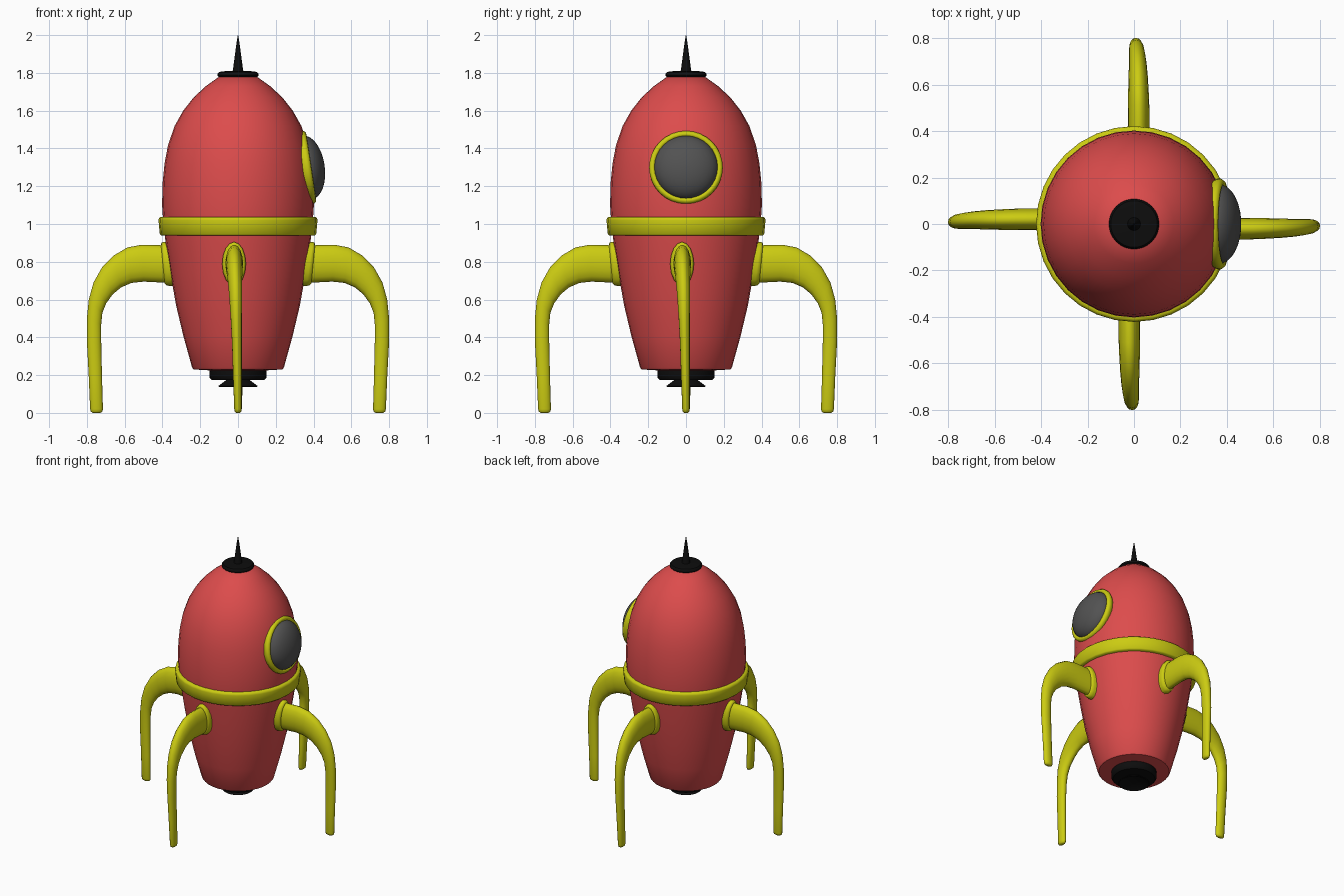
import bpy, bmesh, math
from mathutils import Vector, Matrix

if "Cube" in bpy.data.objects:
    bpy.data.objects.remove(bpy.data.objects["Cube"])


def material(name, rgb):
    m = bpy.data.materials.new(name)
    m.diffuse_color = (*rgb, 1)
    m.use_nodes = True
    m.node_tree.nodes["Principled BSDF"].inputs["Base Color"].default_value = m.diffuse_color
    return m


RED = material("red paint", (0.72, 0.072, 0.072))
YELLOW = material("yellow trim", (0.60, 0.60, 0.006))
BLACK = material("black metal", (0.004, 0.004, 0.004))
GLASS = material("grey glass", (0.085, 0.085, 0.085))


def finish(name, bm, mat, angle=40):
    bmesh.ops.remove_doubles(bm, verts=bm.verts, dist=1e-5)
    bmesh.ops.recalc_face_normals(bm, faces=bm.faces)
    me = bpy.data.meshes.new(name)
    bm.to_mesh(me)
    bm.free()
    me.materials.append(mat)
    ob = bpy.data.objects.new(name, me)
    bpy.context.collection.objects.link(ob)
    bpy.ops.object.select_all(action='DESELECT')
    ob.select_set(True)
    bpy.context.view_layer.objects.active = ob
    bpy.ops.object.shade_smooth_by_angle(angle=math.radians(angle))
    return ob


def loft(bm, rings, closed=False):
    """Skin a list of vertex rings, capping the ends unless closed."""
    loops = [[bm.verts.new(p) for p in r] for r in rings]
    n = len(loops[0])
    pairs = list(zip(loops, loops[1:])) + ([(loops[-1], loops[0])] if closed else [])
    for a, b in pairs:
        for i in range(n):
            j = (i + 1) % n
            bm.faces.new((a[i], a[j], b[j], b[i]))
    if not closed:
        bm.faces.new(loops[0])
        bm.faces.new(loops[-1])


def lathe(name, profile, mat, sides=32, closed=False, angle=40, matrix=None):
    bm = bmesh.new()
    loft(bm, [[(r * math.cos(math.tau * i / sides), r * math.sin(math.tau * i / sides), z)
               for i in range(sides)] for r, z in profile], closed)
    if matrix:
        bm.transform(matrix)
    return finish(name, bm, mat, angle)


# Hull
lathe("hull", [(0.15, 0.225), (0.235, 0.23), (0.243, 0.24), (0.29, 0.41), (0.328, 0.57), (0.358, 0.74),
               (0.383, 0.90), (0.395, 1.0), (0.402, 1.1), (0.399, 1.22), (0.389, 1.32), (0.37, 1.42),
               (0.335, 1.52), (0.29, 1.6), (0.235, 1.67), (0.17, 1.73), (0.10, 1.78)], RED)

# Waist band
lathe("waist_band", [(0.37, 0.938), (0.405, 0.938), (0.414, 0.946), (0.421, 1.02), (0.418, 1.032),
                     (0.408, 1.038), (0.37, 1.038)], YELLOW, closed=True, angle=50)

# Nose disc and antenna spike
lathe("nose_disc", [(0.09, 1.77), (0.10, 1.776), (0.108, 1.785), (0.108, 1.795), (0.10, 1.805),
                    (0.06, 1.81)], BLACK)
lathe("nose_spike", [(0.03, 1.80), (0.025, 1.83), (0.017, 1.89), (0.009, 1.95), (0.001, 2.0)],
      BLACK, sides=16)

# Engine plate and nozzle
lathe("engine_plate", [(0.15, 0.24), (0.152, 0.205), (0.15, 0.185), (0.14, 0.174)], BLACK)
lathe("nozzle", [(0.06, 0.19), (0.06, 0.175), (0.105, 0.142), (0.10, 0.138), (0.05, 0.16)], BLACK)

# Porthole: frame and glass dome, leaning with the hull on the +x side
place = Matrix.Translation((0.372, 0, 1.30)) @ Matrix.Rotation(math.radians(90 - 8.5), 4, 'Y')
lathe("porthole_frame", [(0.163, -0.03), (0.186, -0.03), (0.195, -0.012), (0.195, 0.002), (0.186, 0.014),
                         (0.174, 0.016), (0.163, 0.006)], YELLOW, closed=True, angle=60, matrix=place)
dome = [(0.17 * math.cos(a), -0.005 + 0.092 * math.sin(a))
        for a in [math.radians(89.5) * i / 8 for i in range(9)]]
lathe("porthole_glass", [(0.17, -0.03)] + dome, GLASS, matrix=place)

# Legs: oval sections given as outer (r, z), inner (r, z), half thickness, sideways shift
LEG = [((0.36, 0.885), (0.34, 0.69), 0.047, -0.02),
       ((0.42, 0.888), (0.40, 0.69), 0.047, -0.02),
       ((0.51, 0.890), (0.50, 0.695), 0.046, -0.02),
       ((0.585, 0.876), (0.565, 0.688), 0.044, -0.019),
       ((0.66, 0.832), (0.62, 0.664), 0.041, -0.018),
       ((0.72, 0.770), (0.663, 0.628), 0.038, -0.016),
       ((0.765, 0.690), (0.698, 0.580), 0.035, -0.013),
       ((0.79, 0.600), (0.718, 0.530), 0.032, -0.011),
       ((0.80, 0.500), (0.724, 0.470), 0.029, -0.009),
       ((0.80, 0.380), (0.724, 0.370), 0.026, -0.006),
       ((0.79, 0.190), (0.720, 0.190), 0.023, -0.003),
       ((0.783, 0.020), (0.715, 0.020), 0.020, 0),
       ((0.779, 0.006), (0.719, 0.006), 0.017, 0),
       ((0.768, 0.000), (0.730, 0.000), 0.010, 0)]
COLLAR = [((0.34, 0.905), (0.30, 0.672), 0.063, -0.021),
          ((0.397, 0.905), (0.362, 0.672), 0.063, -0.021),
          ((0.405, 0.900), (0.380, 0.676), 0.059, -0.021),
          ((0.408, 0.890), (0.388, 0.686), 0.050, -0.020)]


def limb(name, sections, turn, sides=16):
    bm = bmesh.new()
    rings = []
    for out, inn, half, shift in sections:
        o, n = Vector((out[0], 0, out[1])), Vector((inn[0], 0, inn[1]))
        mid, arm = (o + n) / 2, (o - n) / 2
        rings.append([mid + arm * math.cos(math.tau * i / sides)
                      + Vector((0, shift + half * math.sin(math.tau * i / sides), 0))
                      for i in range(sides)])
    loft(bm, rings)
    bm.transform(Matrix.Rotation(turn, 4, 'Z'))
    finish(name, bm, YELLOW, 50)


for k, side in enumerate(("right", "back", "left", "front")):
    limb(side + "_leg", LEG, k * math.pi / 2)
    limb(side + "_leg_collar", COLLAR, k * math.pi / 2)
